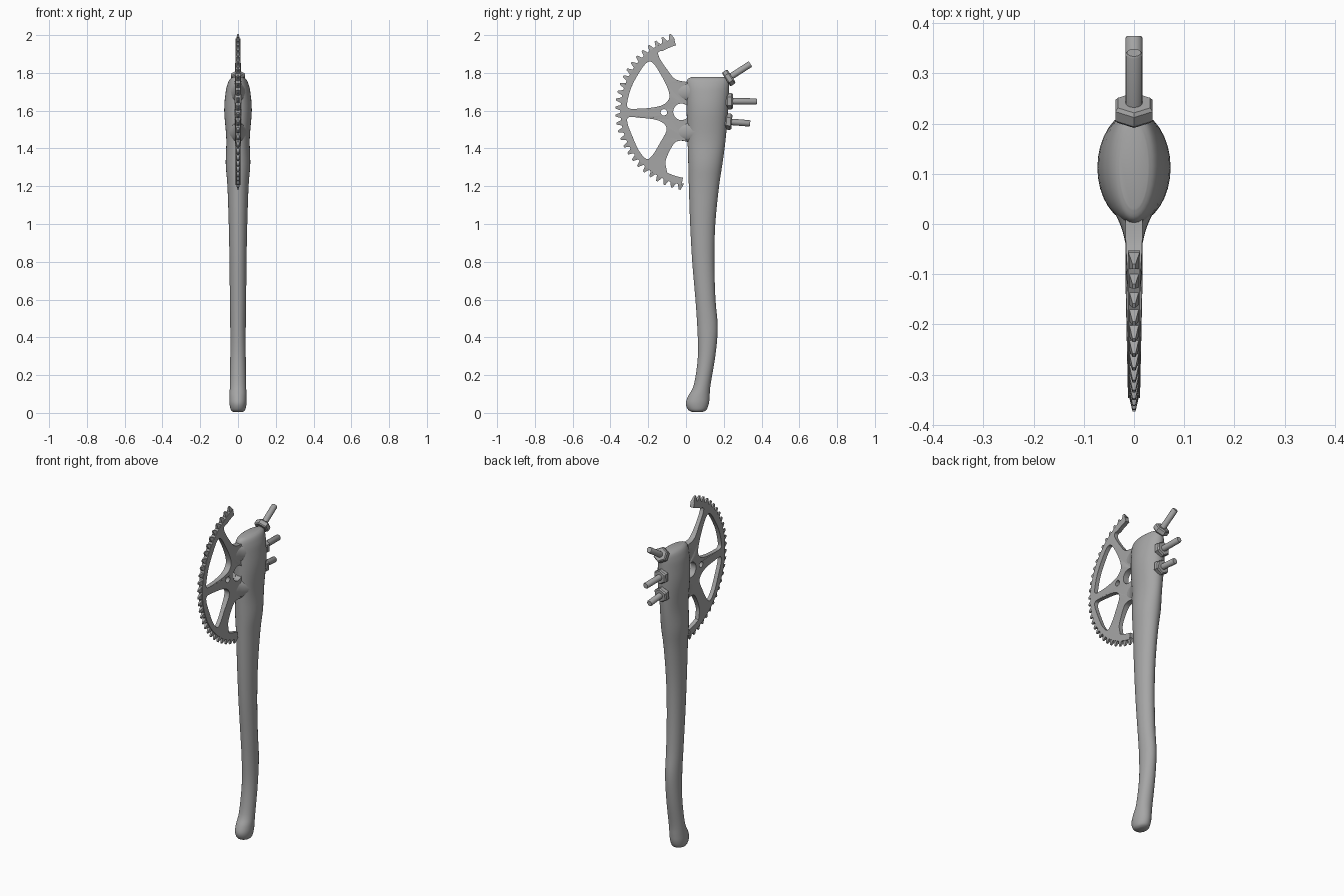
import bpy, bmesh, math
from mathutils import Vector

if "Cube" in bpy.data.objects:
    bpy.data.objects.remove(bpy.data.objects["Cube"])

CY, CZ = 0.053, 1.6          # centre of the chainring
grey = bpy.data.materials.new("dark_grey")
grey.diffuse_color = (0.38, 0.38, 0.38, 1)
grey.use_nodes = True
grey.node_tree.nodes["Principled BSDF"].inputs["Base Color"].default_value = grey.diffuse_color


def finish(ob, angle=35):
    ob.data.materials.clear()
    ob.data.materials.append(grey)
    bpy.ops.object.select_all(action='DESELECT')
    ob.select_set(True)
    bpy.context.view_layer.objects.active = ob
    bpy.ops.object.shade_smooth_by_angle(angle=math.radians(angle))


def from_bmesh(name, bm, angle=35):
    bmesh.ops.recalc_face_normals(bm, faces=bm.faces)
    me = bpy.data.meshes.new(name)
    bm.to_mesh(me)
    bm.free()
    ob = bpy.data.objects.new(name, me)
    bpy.context.collection.objects.link(ob)
    finish(ob, angle)
    return ob


def smooth(pts, closed=False, n=4):
    """Catmull-Rom interpolation of tuples of any size."""
    out, m = [], len(pts)
    get = (lambda i: pts[i % m]) if closed else (lambda i: pts[max(0, min(m - 1, i))])
    for i in range(m if closed else m - 1):
        p0, p1, p2, p3 = (get(i + k) for k in (-1, 0, 1, 2))
        for s in range(n):
            t = s / n
            out.append(tuple(0.5 * (2 * b + (c - a) * t + (2 * a - 5 * b + 4 * c - d) * t * t
                                    + (3 * b - a - 3 * c + d) * t ** 3)
                             for a, b, c, d in zip(p0, p1, p2, p3)))
    return out if closed else out + [pts[-1]]


def loft(name, rings, angle=50):
    bm = bmesh.new()
    loops = [[bm.verts.new(p) for p in r] for r in rings]
    for a, b in zip(loops, loops[1:]):
        for i in range(len(a)):
            j = (i + 1) % len(a)
            bm.faces.new((a[i], a[j], b[j], b[i]))
    bm.faces.new(loops[0])
    bm.faces.new(loops[-1])
    return from_bmesh(name, bm, angle)


def polar(r, deg):
    a = math.radians(deg)
    return (CY + r * math.cos(a), CZ + r * math.sin(a))


# Handle: oval sections (z, front y, back y, half width)
sections = [
    (0.004, 0.035, 0.085, 0.024), (0.016, 0.012, 0.108, 0.038), (0.05, -0.001, 0.121, 0.045),
    (0.09, 0.012, 0.125, 0.045), (0.15, 0.042, 0.13, 0.043), (0.3, 0.063, 0.155, 0.041),
    (0.45, 0.06, 0.168, 0.041), (0.6, 0.05, 0.156, 0.043), (0.8, 0.033, 0.15, 0.045),
    (1.0, 0.022, 0.155, 0.049), (1.2, 0.015, 0.175, 0.056), (1.32, 0.012, 0.193, 0.065),
    (1.45, 0.008, 0.21, 0.062), (1.6, 0.003, 0.222, 0.073), (1.7, 0.0, 0.227, 0.065),
    (1.745, 0.001, 0.228, 0.054), (1.768, 0.01, 0.222, 0.042), (1.778, 0.03, 0.2, 0.028)]
rings = []
for z, y0, y1, w in smooth(sections):
    rings.append([(w * math.cos(a), (y0 + y1) / 2 + (y1 - y0) / 2 * math.sin(a), z)
                  for a in (math.tau * i / 32 for i in range(32))])
loft("axe_handle", rings)

# Broken chainring plate: outline and openings drawn in (y, z)
outline = [polar(0.4, 107 + 152 * i / 50) for i in range(51)]
outline += [polar(0.362, a) for a in (259, 254, 249, 245)]
outline += smooth([(-0.108, 1.315), (-0.105, 1.345), (-0.077, 1.405), (-0.042, 1.44),
                   (0.035, 1.435)])
outline += smooth([(0.035, 1.75), (-0.05, 1.763), (-0.098, 1.815), (-0.138, 1.875),
                   (-0.148, 1.905), (-0.138, 1.915)])
outline += [polar(0.362, a) for a in (119, 115, 111, 107)]
upper = [(-0.312, 1.638), (-0.29, 1.722), (-0.251, 1.796), (-0.21, 1.852), (-0.178, 1.855),
         (-0.14, 1.802), (-0.1, 1.725), (-0.088, 1.67), (-0.117, 1.633), (-0.18, 1.616),
         (-0.265, 1.61), (-0.302, 1.613)]
lower = [(-0.302, 1.565), (-0.24, 1.562), (-0.165, 1.553), (-0.118, 1.532), (-0.103, 1.495),
         (-0.14, 1.425), (-0.177, 1.365), (-0.208, 1.344), (-0.248, 1.386), (-0.283, 1.462),
         (-0.31, 1.535)]


def circle(y, z, r, n=20):
    return [(y + r * math.cos(math.tau * i / n), z + r * math.sin(math.tau * i / n))
            for i in range(n)]


loops = [outline, smooth(upper, True), smooth(lower, True),
         circle(-0.117, 1.591, 0.017), circle(-0.024, 1.594, 0.044)]
cu = bpy.data.curves.new("chainring", 'CURVE')
cu.dimensions, cu.fill_mode, cu.extrude = '2D', 'BOTH', 0.012
for pts in loops:
    sp = cu.splines.new('POLY')
    sp.points.add(len(pts) - 1)
    for p, (u, v) in zip(sp.points, pts):
        p.co = (u, v, 0, 1)
    sp.use_cyclic_u = True
ring = bpy.data.objects.new("chainring", cu)
bpy.context.collection.objects.link(ring)
bpy.ops.object.select_all(action='DESELECT')
ring.select_set(True)
bpy.context.view_layer.objects.active = ring
bpy.ops.object.convert(target='MESH')
ring = bpy.context.view_layer.objects.active
bm = bmesh.new()
bm.from_mesh(ring.data)
bmesh.ops.remove_doubles(bm, verts=bm.verts, dist=0.0003)
for v in bm.verts:           # turn upright and thicken toward the hub
    y, z, x = v.co
    t = max(0, min(1, (0.28 - math.hypot(y - CY, z - CZ)) / 0.12))
    v.co = (x * (1 + 0.45 * t), y, z)
bmesh.ops.recalc_face_normals(bm, faces=bm.faces)
bm.to_mesh(ring.data)
bm.free()
finish(ring, 40)
bev = ring.modifiers.new("bevel", 'BEVEL')
bev.width, bev.segments, bev.limit_method, bev.angle_limit = 0.005, 2, 'ANGLE', math.radians(50)

# Chainring teeth: tapered blocks along the arc
bm = bmesh.new()
for i in range(27):
    a = math.radians(108.8 + 149.4 * i / 26)
    rad, tan = Vector((0, math.cos(a), math.sin(a))), Vector((0, -math.sin(a), math.cos(a)))
    for v in bmesh.ops.create_cube(bm, size=2)["verts"]:
        r, t, x = (0.427, 0.005, 0.003) if v.co.z > 0 else (0.392, 0.017, 0.011)
        v.co = Vector((v.co.x * x, CY, CZ)) + rad * r + tan * (v.co.y * t)
from_bmesh("chainring_teeth", bm, 20)

# Flared webs joining the ring to the handle
for name, z in (("upper_web", 1.698), ("lower_web", 1.489)):
    prof = smooth([(-0.065, 0.012, 0.03), (-0.03, 0.019, 0.046), (0.0, 0.028, 0.052),
                   (0.045, 0.05, 0.066)])
    loft(name, [[(w * math.cos(a), y, z + h * math.sin(a))
                 for a in (math.tau * i / 20 for i in range(20))] for y, w, h in prof])


# Bolts with hex nuts on the back of the head
def lathe(name, base, direction, stations, sides, angle):
    q = Vector(direction).normalized()
    up = Vector((1, 0, 0)).cross(q)
    loft(name, [[Vector(base) + q * d + Vector((1, 0, 0)) * r * math.sin(a) + up * r * math.cos(a)
                 for a in (math.tau * i / sides for i in range(sides))]
                for d, r in stations], angle)


bolts = [("top", (0, 0.212, 1.764), (0, 0.84, 0.54), 0.154),
         ("middle", (0, 0.213, 1.65), (0, 1, -0.01), 0.162),
         ("bottom", (0, 0.208, 1.543), (0, 1, -0.08), 0.132)]
for name, base, d, length in bolts:
    lathe(name + "_bolt", base, d, [(-0.05, 0.017), (length - 0.004, 0.017), (length, 0.014)], 16, 40)
    lathe(name + "_nut", base, d, [(0, 0.038), (0.006, 0.043), (0.028, 0.043), (0.035, 0.037)], 6, 20)
